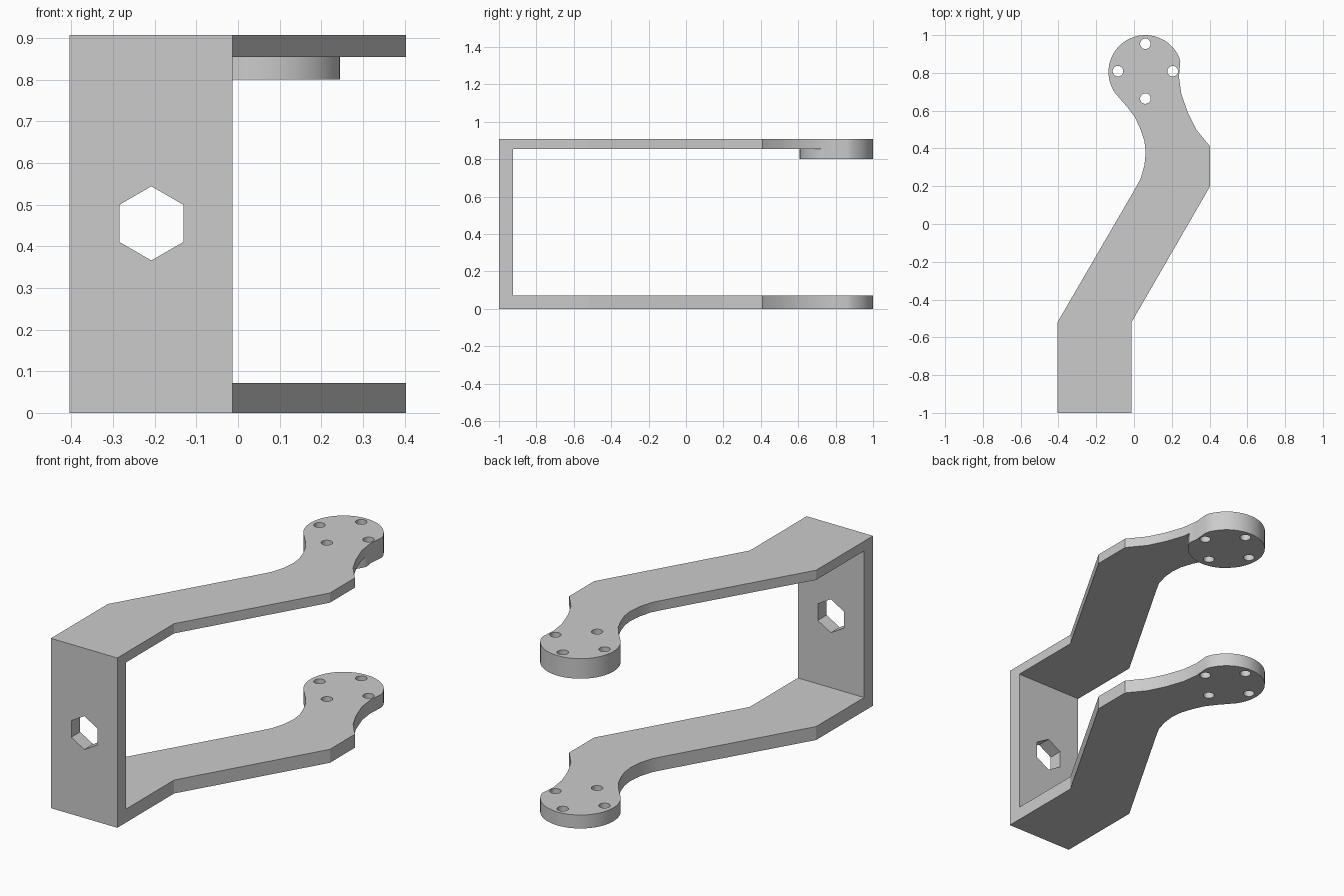
import bpy, bmesh
from math import radians, cos, sin, pi

if "Cube" in bpy.data.objects:
    bpy.data.objects.remove(bpy.data.objects["Cube"])

CX, CY, R = 0.06, 0.805, 0.195      # mounting pad centre and radius
TOP = 0.907


def prism(name, pts, z0, z1):
    bm = bmesh.new()
    face = bm.faces.new([bm.verts.new((x, y, z0)) for x, y in pts])
    ext = bmesh.ops.extrude_face_region(bm, geom=[face])
    verts = [v for v in ext["geom"] if isinstance(v, bmesh.types.BMVert)]
    bmesh.ops.translate(bm, verts=verts, vec=(0, 0, z1 - z0))
    bmesh.ops.recalc_face_normals(bm, faces=bm.faces)
    mesh = bpy.data.meshes.new(name)
    bm.to_mesh(mesh)
    bm.free()
    obj = bpy.data.objects.new(name, mesh)
    bpy.context.collection.objects.link(obj)
    return obj


def circle(x, y, r, n):
    return [(x + r * cos(2 * pi * i / n), y + r * sin(2 * pi * i / n)) for i in range(n)]


def cut(target, cutter):
    bpy.context.view_layer.objects.active = target
    mod = target.modifiers.new("cut", "BOOLEAN")
    mod.operation, mod.solver, mod.object = "DIFFERENCE", "EXACT", cutter
    bpy.ops.object.modifier_apply(modifier=mod.name)
    bpy.data.objects.remove(cutter, do_unlink=True)


# Full-height body from the plan outline: straight foot, slanted arm, curved neck, round end
outline = [(-0.405, -1), (-0.013, -1), (-0.013, -0.52), (0.403, 0.20), (0.403, 0.41),
           (0.33, 0.50), (0.285, 0.59), (0.25, 0.69), (0.238, 0.78), (0.245, 0.86)]
for i in range(33):
    a = radians(23 + (216 - 23) * i / 32)
    outline.append((CX + R * cos(a), CY + R * sin(a)))
outline += [(-0.035, 0.618), (0.005, 0.565), (0.035, 0.50), (0.055, 0.44), (0.062, 0.38),
            (0.055, 0.31), (0.035, 0.24), (0.008, 0.19), (-0.405, -0.52)]
bracket = prism("bracket", outline, 0, TOP)

# Slot between the arms, leaving the thicker pad under the upper arm
slot = prism("slot_cutter", [(-1, -0.925), (1, -0.925), (1, 1.5), (-1, 1.5)], 0.072, 0.855)
pad = prism("pad_shape", circle(CX, CY, R + 0.002, 64), 0.80, 1.0)
cut(slot, pad)
cut(bracket, slot)

# Four screw holes through both round ends
for i in range(4):
    x, y = CX + 0.145 * cos(i * pi / 2), CY + 0.004 + 0.145 * sin(i * pi / 2)
    cut(bracket, prism("hole_cutter", circle(x, y, 0.028, 20), -0.1, 1.1))

# Hexagonal hole in the front wall
bpy.ops.mesh.primitive_cylinder_add(vertices=6, radius=0.089, depth=0.3,
                                    location=(-0.208, -0.96, 0.455), rotation=(pi / 2, 0, 0))
cut(bracket, bpy.context.object)

# Smooth curved sides with sharp edges
bpy.ops.object.select_all(action="DESELECT")
bracket.select_set(True)
bpy.context.view_layer.objects.active = bracket
bpy.ops.object.shade_smooth_by_angle(angle=radians(25))
